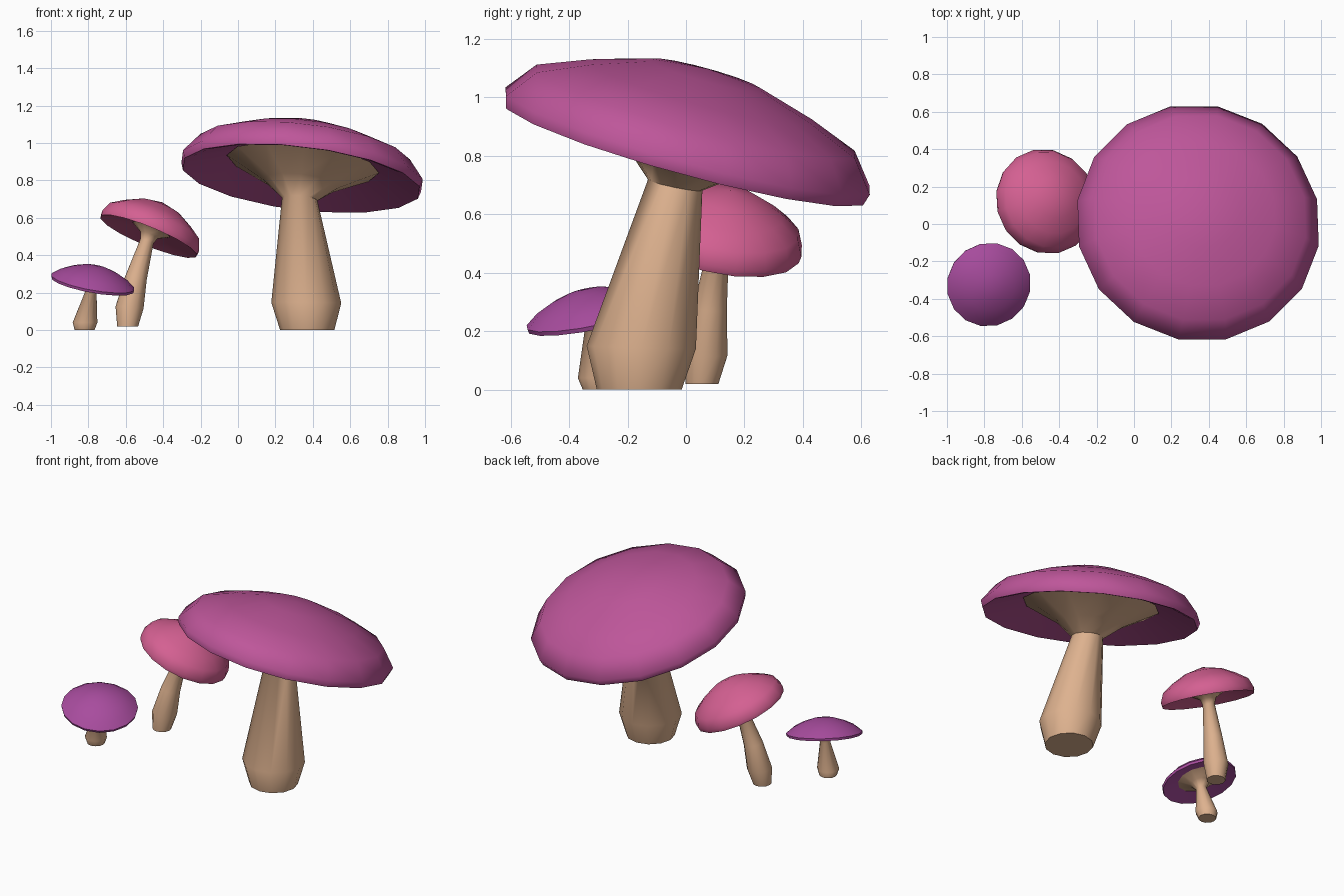
import bpy, bmesh, math
from mathutils import Vector

if "Cube" in bpy.data.objects:
    bpy.data.objects.remove(bpy.data.objects["Cube"])


def material(name, rgb):
    m = bpy.data.materials.new(name)
    lin = [(c / 255 / 12.92) if c < 10 else ((c / 255 + 0.055) / 1.055) ** 2.4 for c in rgb]
    m.diffuse_color = (*lin, 1)
    m.use_nodes = True
    m.node_tree.nodes["Principled BSDF"].inputs["Base Color"].default_value = m.diffuse_color
    return m


UP = Vector((0, 0, 1))
TAN = material("stem tan", (222, 178, 143))
MAGENTA = material("magenta cap", (190, 86, 154))
PINK = material("pink cap", (212, 96, 146))
PURPLE = material("purple cap", (168, 76, 158))


def loft(name, rings, sides, mat, phase=0.0, sharp=60):
    """Skin a stack of rings (centre, radius, normal); radius 0 is a pole."""
    bm = bmesh.new()
    loops = []
    for centre, r, n in rings:
        q = UP.rotation_difference(n)
        if r == 0:
            loops.append([bm.verts.new(centre)])
            continue
        angles = [phase + 2 * math.pi * i / sides for i in range(sides)]
        loops.append([bm.verts.new(Vector(centre) + q @ Vector((r * math.cos(a), r * math.sin(a), 0)))
                      for a in angles])
    for a, b in zip(loops, loops[1:]):
        for i in range(sides):
            j = (i + 1) % sides
            if len(a) == 1:
                bm.faces.new((a[0], b[j], b[i]))
            elif len(b) == 1:
                bm.faces.new((a[i], a[j], b[0]))
            else:
                bm.faces.new((a[i], a[j], b[j], b[i]))
    for end in (loops[0], loops[-1]):
        if len(end) > 1:
            bm.faces.new(end)
    bmesh.ops.recalc_face_normals(bm, faces=bm.faces[:])
    for f in bm.faces:
        f.smooth = True
    me = bpy.data.meshes.new(name)
    bm.to_mesh(me)
    bm.free()
    me.set_sharp_from_angle(angle=math.radians(sharp))
    me.materials.append(mat)
    ob = bpy.data.objects.new(name, me)
    bpy.context.collection.objects.link(ob)


def mushroom(size, mat, centre, slope, profile, stem, flare):
    c = Vector(centre)
    n = Vector((*slope, 1)).normalized()
    # cap: (radius, height) pairs measured along the tilted axis
    loft(size + "_cap", [(c + n * h, r, n) for r, h in profile], 16, mat, math.radians(12.4))
    # stem: (centre, radius, share of the cap tilt), then the flare under the cap
    rings = [(Vector(p), r, UP.lerp(n, t).normalized()) for p, r, t in stem]
    rings += [(c + n * h, r, n) for r, h in flare]
    loft(size + "_stem", rings, 12, TAN)


mushroom("large", MAGENTA, (0.34, 0, 0.83), (0.12, 0.275),
         [(0, 0.28), (0.2, 0.258), (0.4, 0.197), (0.575, 0.127), (0.658, 0.022),
          (0.645, -0.02), (0.62, -0.015), (0.4, 0.07), (0, 0.1)],
         [((0.37, -0.16, 0), 0.145, 0), ((0.365, -0.153, 0.145), 0.187, 0.1),
          ((0.33, -0.037, 0.70), 0.095, 0.75)],
         [(0.2, -0.05), (0.41, 0.06)])

mushroom("medium", PINK, (-0.475, 0.118, 0.51), (0.41, 0.2),
         [(0, 0.19), (0.117, 0.16), (0.195, 0.118), (0.262, 0.072), (0.285, 0.015),
          (0.28, -0.01), (0.268, -0.006), (0.1, 0.035), (0, 0.05)],
         [((-0.59, 0.055, 0.02), 0.056, 0), ((-0.58, 0.067, 0.12), 0.075, 0.2),
          ((-0.545, 0.082, 0.28), 0.058, 0.5), ((-0.487, 0.11, 0.475), 0.037, 0.9)],
         [(0.05, -0.002), (0.108, 0.03)])

mushroom("small", PURPLE, (-0.777, -0.323, 0.25), (0.18, -0.2),
         [(0, 0.097), (0.07, 0.088), (0.13, 0.068), (0.185, 0.041), (0.228, 0.007),
          (0.225, -0.008), (0.215, -0.006), (0.125, 0.018), (0, 0.03)],
         [((-0.82, -0.3, 0), 0.053, 0), ((-0.818, -0.304, 0.04), 0.066, 0),
          ((-0.787, -0.317, 0.2), 0.031, 0.7)],
         [(0.06, -0.015), (0.128, 0.015)])
